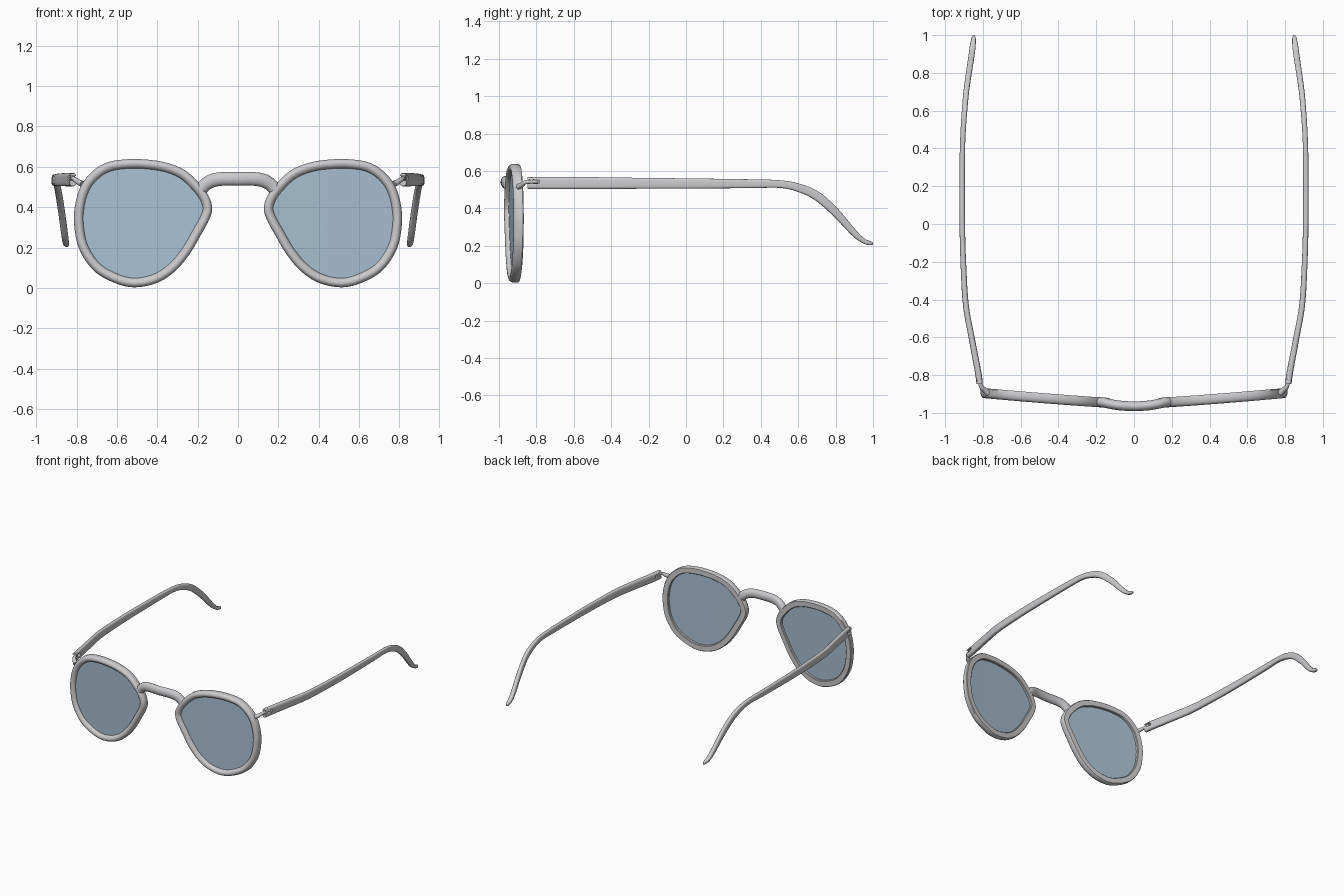
import bpy, bmesh, math
from mathutils import Vector

if "Cube" in bpy.data.objects:
    bpy.data.objects.remove(bpy.data.objects["Cube"])


def material(name, rgb):
    m = bpy.data.materials.new(name)
    m.diffuse_color = (*rgb, 1)
    m.use_nodes = True
    m.node_tree.nodes["Principled BSDF"].inputs["Base Color"].default_value = m.diffuse_color
    return m


FRAME = material("light grey frame", (0.60, 0.60, 0.62))
GLASS = material("pale blue lens", (0.40, 0.53, 0.65))


def front_y(x):
    """Gentle wrap of the front around the face."""
    return -0.983 + 0.06 * abs(x) + 0.02 * x * x


def spline(pts, steps, closed=False):
    """Smooth curve through points of any dimension."""
    n, out = len(pts), []
    get = (lambda i: pts[i % n]) if closed else (lambda i: pts[max(0, min(n - 1, i))])
    for i in range(n if closed else n - 1):
        p = [get(i + k) for k in (-1, 0, 1, 2)]
        for s in range(steps):
            t = s / steps
            out.append([0.5 * (2 * b + (c - a) * t + (2 * a - 5 * b + 4 * c - d) * t * t
                               + (3 * b - a - 3 * c + d) * t ** 3) for a, b, c, d in zip(*p)])
    if not closed:
        out.append(list(pts[-1]))
    return out


def make(name, rings, mat, loop=False, mirror=True, angle=40, cutter=None):
    """Skin a series of closed rings; cap the ends or join them into a loop."""
    bm = bmesh.new()
    vs = [[bm.verts.new(p) for p in r] for r in rings]
    pairs = list(zip(vs, vs[1:])) + ([(vs[-1], vs[0])] if loop else [])
    for a, b in pairs:
        for i in range(len(a)):
            j = (i + 1) % len(a)
            bm.faces.new((a[i], a[j], b[j], b[i]))
    if not loop:
        bm.faces.new(vs[0])
        bm.faces.new(vs[-1])
    bmesh.ops.recalc_face_normals(bm, faces=bm.faces)
    me = bpy.data.meshes.new(name)
    bm.to_mesh(me)
    bm.free()
    me.materials.append(mat)
    ob = bpy.data.objects.new(name, me)
    bpy.context.collection.objects.link(ob)
    bpy.ops.object.select_all(action='DESELECT')
    ob.select_set(True)
    bpy.context.view_layer.objects.active = ob
    bpy.ops.object.shade_smooth_by_angle(angle=math.radians(angle))
    if cutter:
        mod = ob.modifiers.new("slot", 'BOOLEAN')
        mod.operation = 'DIFFERENCE'
        mod.object = cutter
    if mirror:
        ob.modifiers.new("mirror", 'MIRROR').use_clip = False
    return ob


def sweep(path, sides=20, power=1.0):
    """Rings along rows of x, y, z, width, height; power < 1 squares the section."""
    rings = []
    for i, (x, y, z, w, h) in enumerate(path):
        a, b = path[max(i - 1, 0)], path[min(i + 1, len(path) - 1)]
        t = (Vector(b[:3]) - Vector(a[:3])).normalized()
        side = t.cross(Vector((0, 0, 1))).normalized()
        up = side.cross(t)
        ring = []
        for k in range(sides):
            u = math.tau * (k + 0.5) / sides
            c, s = math.cos(u), math.sin(u)
            ring.append(Vector((x, y, z))
                        + side * (w / 2 * math.copysign(abs(c) ** power, c))
                        + up * (h / 2 * math.copysign(abs(s) ** power, s)))
        rings.append(ring)
    return rings


# Lens shape, clockwise from the top
OUTLINE = [(.495, .638), (.60, .632), (.67, .612), (.732, .567), (.779, .503), (.806, .416),
           (.812, .317), (.787, .193), (.713, .084), (.604, .022), (.505, .003),
           (.396, .027), (.307, .087), (.238, .170), (.188, .255), (.144, .335),
           (.128, .395), (.148, .46), (.198, .525), (.27, .587), (.37, .624)]
outer = [Vector(p) for p in spline(OUTLINE, 6, True)]
N = len(outer)
inward = []
for i in range(N):
    t = (outer[(i + 2) % N] - outer[i - 2]).normalized()
    inward.append(Vector((t.y, -t.x)))


def outline_ring(inset, depth):
    pts = [p + n * inset for p, n in zip(outer, inward)]
    return [(p.x, front_y(p.x) + depth, p.y) for p in pts]


# Rims: domed front, flat back
SECTION = [(.004, .054), (0, .049), (0, .024), (.003, .013), (.009, .005), (.017, .001),
           (.026, .001), (.035, .005), (.042, .012), (.046, .022), (.046, .050), (.042, .054)]
make("rim", [outline_ring(*s) for s in SECTION], FRAME, loop=True)

# Lenses: thin curved panes set into the rims
edge = [p + n * 0.044 for p, n in zip(outer, inward)]
centre = sum(edge, Vector((0, 0))) / N
SCALES = [.02, .2, .4, .6, .8, 1]
rings = []
for depth, scales in ((.024, SCALES), (.036, SCALES[::-1])):
    for s in scales:
        pts = [centre + (p - centre) * s for p in edge]
        rings.append([(p.x, front_y(p.x) + depth, p.y) for p in pts])
make("lens", rings, GLASS)

# Bridge: arched bar between the rims
half = [(.185, -.943, .487, .054, .064), (.16, -.945, .513, .054, .066),
        (.125, -.953, .532, .052, .068), (.075, -.961, .540, .052, .068)]
bridge = [(-x, y, z, w, h) for x, y, z, w, h in half] + [(0, -.965, .540, .052, .068)] + half[::-1]
make("bridge", sweep(spline(bridge, 5)), FRAME, mirror=False)

# Slot cutter for the forked hinge end of each temple
slot = make("hinge_slot_cutter",
            [[(.76, y, .532), (.87, y, .532), (.87, y, .554), (.76, y, .554)] for y in (-.9, -.785)],
            FRAME, mirror=False)
slot.hide_render = True
slot.hide_viewport = True

# Temples: side arms curving down to the ear tips
TEMPLE = [(.817, -.845, .536, .034, .064), (.826, -.78, .536, .034, .066),
          (.860, -.60, .536, .032, .065), (.890, -.43, .535, .031, .062),
          (.903, -.22, .534, .030, .058), (.909, 0, .533, .029, .055),
          (.909, .35, .532, .028, .047), (.904, .50, .530, .028, .041),
          (.897, .60, .511, .029, .044), (.888, .70, .466, .030, .048),
          (.874, .80, .378, .031, .044), (.859, .90, .267, .032, .034),
          (.853, .95, .226, .030, .026), (.849, .985, .214, .022, .022),
          (.848, .999, .211, .008, .010)]
make("temple", sweep(spline(TEMPLE, 5), 24, 0.6), FRAME, cutter=slot)

# Hinges: bent arm from the rim into the fork, with an upright pin
ARM = [(.772, -.897, .515, .032, .03), (.790, -.880, .524, .03, .028),
       (.808, -.862, .538, .024, .022), (.820, -.825, .543, .02, .02), (.828, -.79, .543, .018, .02)]
make("hinge_arm", sweep(spline(ARM, 4), 12), FRAME)
make("hinge_pin", [[(.820 + .011 * math.cos(math.tau * k / 12), -.825 + .011 * math.sin(math.tau * k / 12), z)
                    for k in range(12)] for z in (.507, .569)], FRAME)
